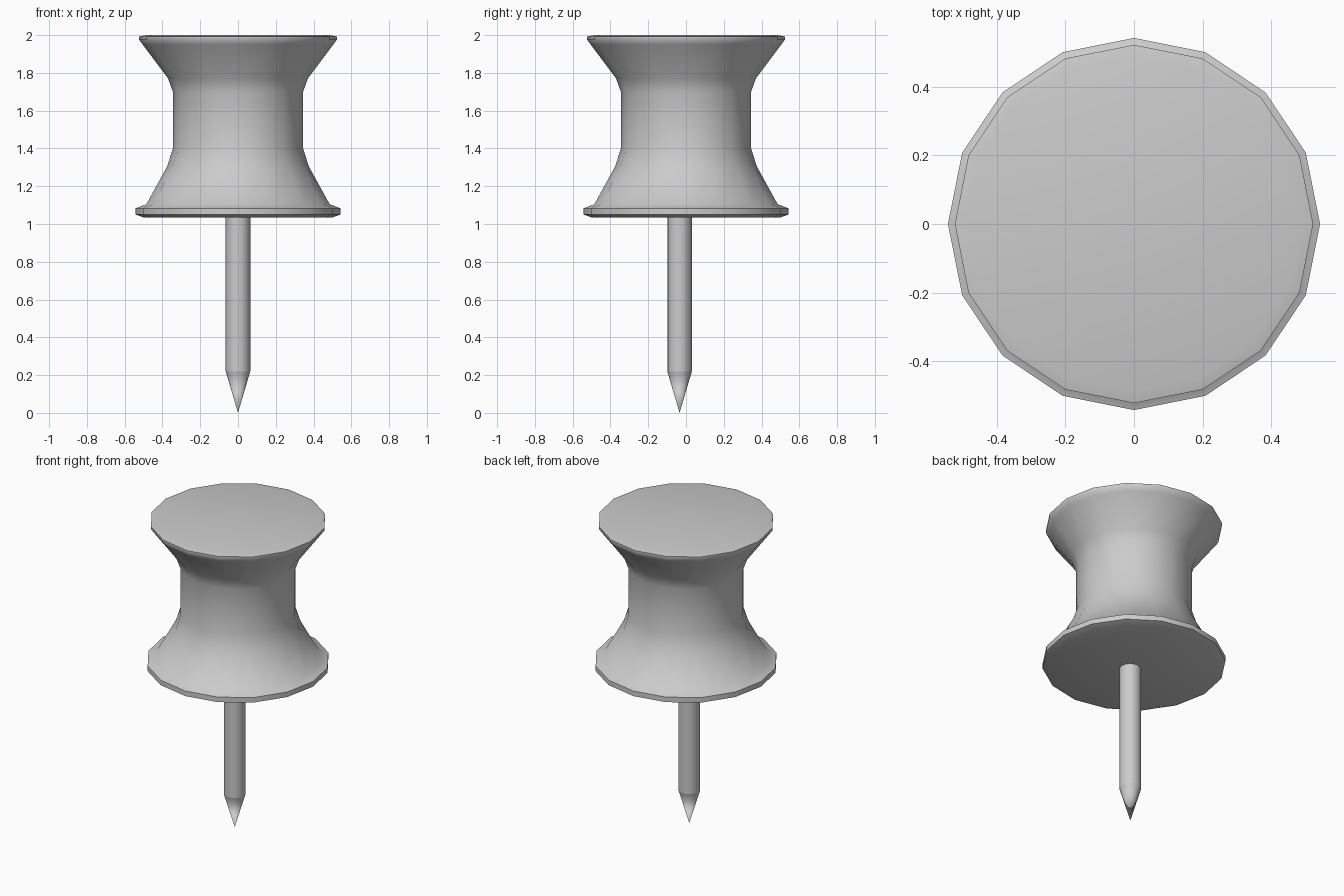
import bpy
import math

cube = bpy.data.objects.get("Cube")
if cube:
    bpy.data.objects.remove(cube, do_unlink=True)

SIDES = 16
NEEDLE_Y = -0.034

grey = bpy.data.materials.new("plain_grey")
grey.use_nodes = True
colour = (0.6, 0.6, 0.6, 1)
grey.diffuse_color = colour
grey.node_tree.nodes["Principled BSDF"].inputs["Base Color"].default_value = colour


def lathe(name, profile, y=0.0, cap_bottom=True, cap_top=True, angle=50):
    """Revolve (radius, z) points, listed bottom to top, into a smooth solid."""
    verts, rings, faces = [], [], []
    for r, z in profile:
        count = SIDES if r > 0 else 1
        rings.append([len(verts) + i % count for i in range(SIDES)])
        for i in range(count):
            a = math.tau * i / SIDES
            verts.append((r * math.cos(a), y + r * math.sin(a), z))
    for low, high in zip(rings, rings[1:]):
        for i in range(SIDES):
            j = (i + 1) % SIDES
            quad = [low[i], low[j], high[j], high[i]]
            faces.append(list(dict.fromkeys(quad)))
    if cap_bottom:
        faces.append(rings[0][::-1])
    if cap_top:
        faces.append(rings[-1])
    mesh = bpy.data.meshes.new(name)
    mesh.from_pydata(verts, [], faces)
    mesh.materials.append(grey)
    obj = bpy.data.objects.new(name, mesh)
    bpy.context.collection.objects.link(obj)
    bpy.ops.object.select_all(action='DESELECT')
    obj.select_set(True)
    bpy.context.view_layer.objects.active = obj
    bpy.ops.object.shade_smooth_by_angle(angle=math.radians(angle))
    return obj


# Grip: bottom flange, flared waist and wide top
lathe("handle", [
    (0.50, 1.035), (0.543, 1.05), (0.543, 1.083), (0.485, 1.105),
    (0.375, 1.305), (0.345, 1.40), (0.345, 1.70), (0.37, 1.77),
    (0.505, 1.95), (0.523, 1.975), (0.523, 1.992), (0.49, 2.0),
])

# Metal needle, set slightly forward of the handle axis
lathe("needle_shaft", [(0.065, 0.22), (0.065, 1.06)], NEEDLE_Y, cap_bottom=False)
lathe("needle_point", [(0, 0), (0.065, 0.22)], NEEDLE_Y, cap_top=False)
